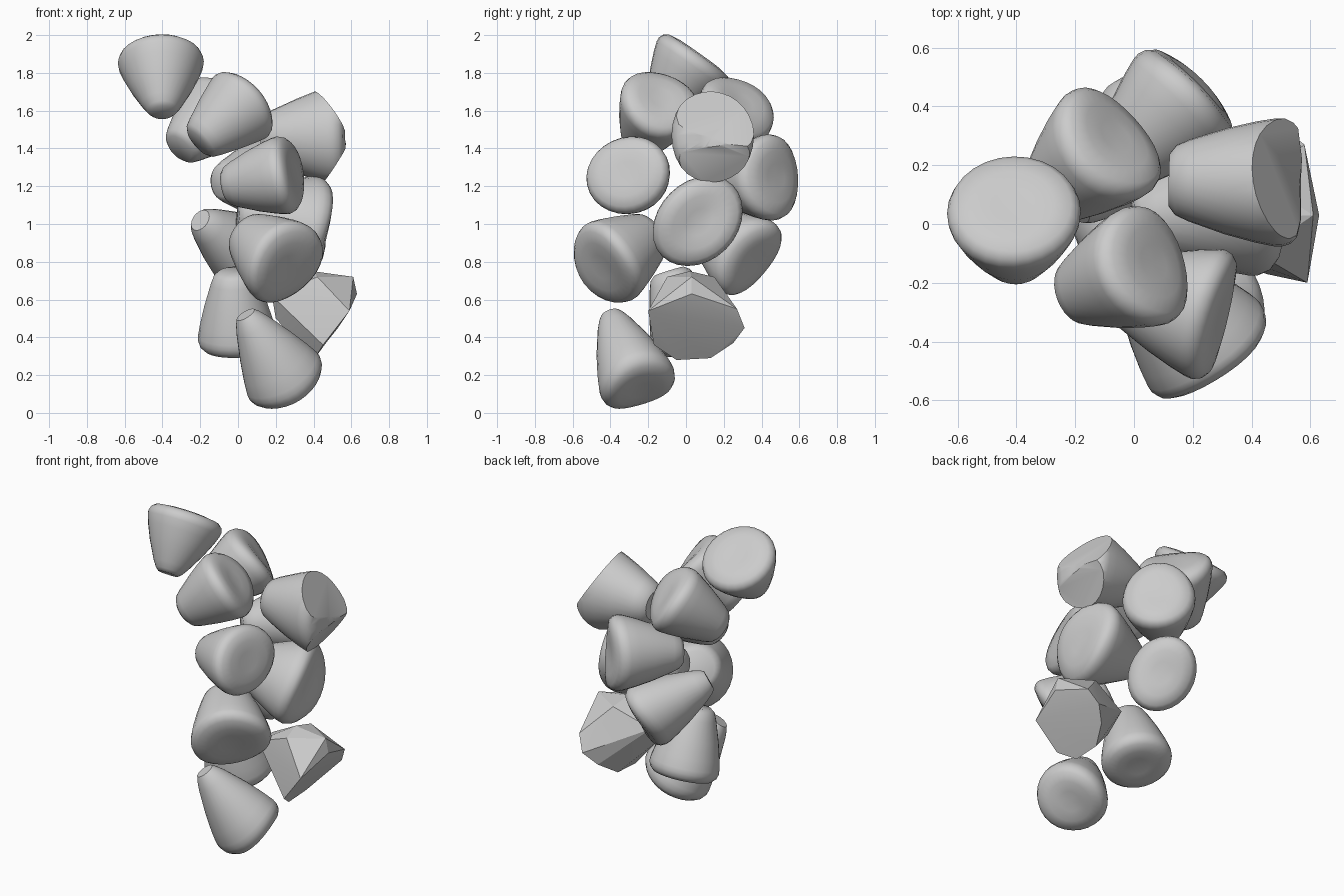
import bpy, bmesh, math
from mathutils import Vector

cube = bpy.data.objects.get("Cube")
if cube:
    bpy.data.objects.remove(cube, do_unlink=True)

grey = bpy.data.materials.new("plain_grey")
grey.use_nodes = True
COLOUR = (0.6, 0.6, 0.6, 1)
grey.diffuse_color = COLOUR
grey.node_tree.nodes["Principled BSDF"].inputs["Base Color"].default_value = COLOUR

# flank: (share of the way from tip radius to full radius, length share)
FLANK = [(0, .05), (.18, .15), (.58, .43), (.85, .66), (.98, .8)]
# rim and broad face: (radius share, length share)
RIM = [(1, .86), (.96, .925), (.86, .975), (.6, 1), (.3, .995)]
SIDES = 28


def finish(bm, name, angle):
    bmesh.ops.recalc_face_normals(bm, faces=bm.faces)
    mesh = bpy.data.meshes.new(name)
    bm.to_mesh(mesh)
    bm.free()
    mesh.materials.append(grey)
    obj = bpy.data.objects.new(name, mesh)
    bpy.context.collection.objects.link(obj)
    bpy.ops.object.select_all(action='DESELECT')
    obj.select_set(True)
    bpy.context.view_layer.objects.active = obj
    bpy.ops.object.shade_smooth_by_angle(angle=math.radians(angle))


def kernel(name, tip, face, wide, long_r, short_r, blunt=.4, saddle=.02, cuts=()):
    """Rounded cone from tip to face, long_r measured along the wide direction."""
    tip, face = Vector(tip), Vector(face)
    axis = (face - tip).normalized()
    length = (face - tip).length
    u = Vector(wide)
    u = (u - axis * u.dot(axis)).normalized()
    v = axis.cross(u)
    mean = (long_r + short_r) / 2
    profile = [(blunt * .75, 0)] + [(blunt + (1 - blunt) * s, t) for s, t in FLANK] + RIM
    bm = bmesh.new()
    rings = []
    for r, t in profile:
        # the tip stays round, the broad end becomes oval and slightly saddled
        a = mean + (long_r - mean) * t
        b = mean + (short_r - mean) * t
        ring = []
        for i in range(SIDES):
            ang = math.tau * i / SIDES
            lift = saddle * r * r * t * t * math.cos(2 * ang)
            ring.append(bm.verts.new(tip + axis * (length * t + lift)
                        + u * (a * r * math.cos(ang))
                        + v * (b * r * math.sin(ang))))
        rings.append(ring)
    for low, high in zip(rings, rings[1:]):
        for i in range(SIDES):
            j = (i + 1) % SIDES
            bm.faces.new((low[i], low[j], high[j], high[i]))
    bm.faces.new(rings[0])
    centre = bm.verts.new(tip + axis * length * 0.985)
    for i in range(SIDES):
        bm.faces.new((rings[-1][i], rings[-1][(i + 1) % SIDES], centre))
    # chipped flats
    for point, normal in cuts:
        bmesh.ops.bisect_plane(bm, geom=bm.verts[:] + bm.edges[:] + bm.faces[:],
                               plane_co=point, plane_no=normal, clear_outer=True)
        bmesh.ops.holes_fill(bm, edges=[e for e in bm.edges if e.is_boundary])
    finish(bm, name, 35 if cuts else 45)


def faceted(name, points):
    """Chipped kernel: convex shell around its corner points."""
    bm = bmesh.new()
    verts = [bm.verts.new(p) for p in points]
    bmesh.ops.convex_hull(bm, input=verts)
    loose = [v for v in bm.verts if not v.link_faces]
    bmesh.ops.delete(bm, geom=loose, context='VERTS')
    bmesh.ops.dissolve_limit(bm, angle_limit=math.radians(6),
                             verts=bm.verts, edges=bm.edges)
    finish(bm, name, 15)


# rounded kernels, from the top of the cluster downwards
kernel("top_kernel", (-.40, -.15, 1.59), (-.41, .07, 1.90), (1, 0, 0), .228, .225, .36, 0)
kernel("upper_front_kernel", (-.21, -.24, 1.43), (.07, -.13, 1.67), (0, 1, 0), .21, .215, .52)
kernel("upper_back_kernel", (-.31, .08, 1.40), (-.06, .30, 1.64), (1, -1, 0), .22, .21, .5)
kernel("back_kernel", (-.09, .17, 1.22), (.22, .48, 1.25), (0, 0, 1), .23, .215, .45)
kernel("middle_front_kernel", (-.07, -.22, 1.20), (.30, -.32, 1.27), (0, 1, .2), .23, .205, .48, .01)
kernel("middle_side_kernel", (.0, .02, 1.05), (.47, .07, 1.01), (0, 1, 1), .27, .205, .42, -.03)
kernel("upper_side_kernel", (.12, .15, 1.46), (.57, .14, 1.47), (0, 0, 1), .265, .215, .5, 0,
       [((.5, .13, 1.56), (.83, .16, .54)), ((.515, .15, 1.325), (.85, .05, -.53))])
kernel("lower_back_kernel", (-.20, .05, 1.02), (.09, .36, .80), (-.4, .4, 1), .235, .19, .38)
kernel("lower_front_kernel", (.05, -.19, .94), (.27, -.45, .77), (1, .4, .4), .24, .235, .57)
kernel("inner_low_kernel", (-.02, -.09, .75), (.0, .04, .335), (1, 0, 0), .21, .21, .52, 0)
kernel("bottom_kernel", (.04, -.40, .52), (.29, -.24, .115), (1, 0, .8), .22, .205, .34, -.025)

# chipped kernel with flat facets
faceted("low_side_kernel", [
    (.59, -.20, .54), (.63, .03, .63), (.58, .27, .55), (.53, .31, .45),
    (.46, .25, .37), (.40, .13, .29), (.40, -.05, .28), (.45, -.17, .36),
    (.61, .03, .72), (.40, .02, .75), (.42, -.10, .72), (.42, .15, .72),
    (.18, -.05, .62), (.18, .10, .62), (.20, .0, .5)])
